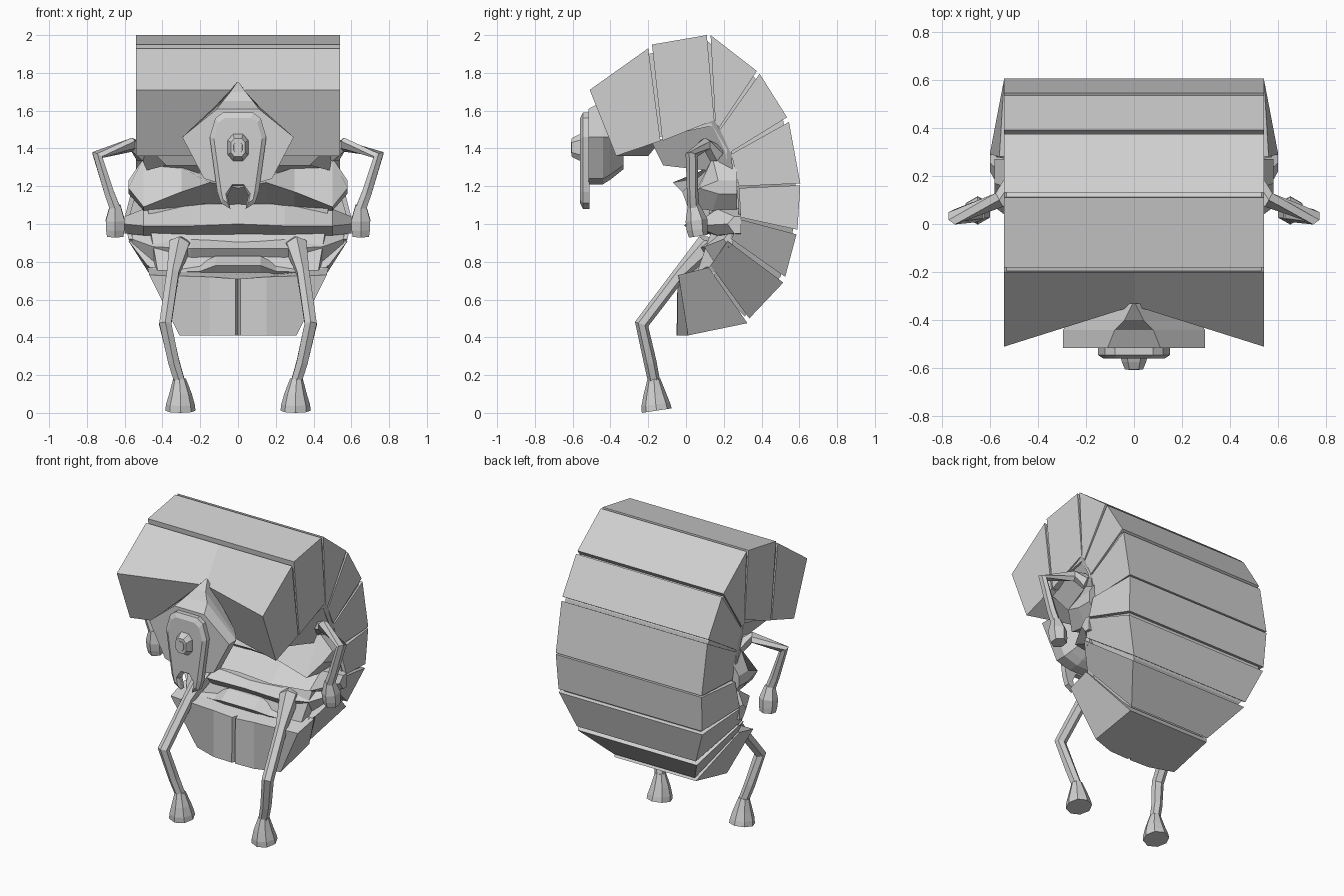
import bpy, bmesh, math
from mathutils import Vector

old = bpy.data.objects.get("Cube")
if old:
    bpy.data.objects.remove(old, do_unlink=True)

grey = bpy.data.materials.new("light grey")
grey.use_nodes = True
grey.diffuse_color = (0.63, 0.63, 0.63, 1)
grey.node_tree.nodes["Principled BSDF"].inputs["Base Color"].default_value = (0.63, 0.63, 0.63, 1)


def finish(name, bm):
    bmesh.ops.recalc_face_normals(bm, faces=bm.faces)
    mesh = bpy.data.meshes.new(name)
    bm.to_mesh(mesh)
    bm.free()
    mesh.materials.append(grey)
    ob = bpy.data.objects.new(name, mesh)
    bpy.context.collection.objects.link(ob)
    return ob


def loft(name, rings):
    """Skin a list of equal-sized point rings and cap both ends."""
    bm = bmesh.new()
    rows = [[bm.verts.new(p) for p in ring] for ring in rings]
    n = len(rows[0])
    for a, b in zip(rows, rows[1:]):
        for i in range(n):
            j = (i + 1) % n
            bm.faces.new((a[i], a[j], b[j], b[i]))
    bm.faces.new(rows[0])
    bm.faces.new(rows[-1])
    return finish(name, bm)


def slab(name, pts):
    """Profile points (half width, y, z) spanned from right to left."""
    return loft(name, [[(s * w, y, z) for w, y, z in pts] for s in (-1, 1)])


def limb(name, path, side, sides=6):
    """Tube through (x, y, z, radius) points."""
    pts = [Vector((side * p[0], p[1], p[2])) for p in path]
    rings = []
    for i, p in enumerate(pts):
        d = (pts[min(i + 1, len(pts) - 1)] - pts[max(i - 1, 0)]).normalized()
        u = d.cross(Vector((1, 0, 0) if abs(d.x) < 0.8 else (0, 1, 0))).normalized()
        if i and u.dot(prev) < 0:
            u = -u
        prev, v = u, d.cross(u)
        rings.append([p + path[i][3] * (u * math.cos(a) + v * math.sin(a))
                      for a in (math.tau * k / sides for k in range(sides))])
    return loft(name, rings)


def band(name, sections, back):
    """Belly rib: (x, front y, front z, top z, bottom z), mirrored across x."""
    full = [(-s[0],) + s[1:] for s in reversed(sections) if s[0]] + sections
    loft(name, [[(x, back, zt), (x, (y + back) / 2, zt), (x, y, zf),
                 (x, (y + back) / 2, zb), (x, back, zb)] for x, y, zf, zt, zb in full])


def relief(name, layers):
    """Mirrored outlines stacked along y: (y, right-hand outline from top to bottom)."""
    loft(name, [[(x, y, z) for x, z in half] + [(-x, y, z) for x, z in reversed(half)]
                for y, half in layers])


def scaled(half, k, cz):
    return [(x * k, cz + (z - cz) * k) for x, z in half]


# Curled shell of back plates: half width, y, z
W = 0.54
slab("back_plate_2", [(W, -.18, 1.95), (W, .11, 2), (W, .15, 1.55), (W, -.125, 1.44)])
slab("back_plate_3", [(W, .13, 2), (W, .375, 1.81), (W, .175, 1.51), (W, .155, 1.54)])
slab("back_plate_4", [(W, .39, 1.795), (W, .535, 1.565), (W, .235, 1.38), (W, .18, 1.5)])
slab("back_plate_5", [(W, .545, 1.54), (W, .605, 1.215), (W, .28, 1.2), (W, .24, 1.37)])
slab("back_plate_6", [(W, .605, 1.205), (.53, .59, .97), (.6, .29, 1.035), (.56, .28, 1.19)])
slab("back_plate_7", [(.53, .585, .945), (.44, .525, .72), (.58, .24, .92), (.6, .285, 1.025)])
slab("back_plate_8", [(.44, .515, .69), (.3, .335, .5), (.48, .13, .78), (.58, .22, .91)])

# Inner layer that closes the gaps between the plates
C = 0.53
slab("shell_lining_upper", [(C, -.2, 1.9), (C, .11, 1.97), (C, .36, 1.78), (C, .515, 1.545),
                            (C, .58, 1.21), (C, .25, 1.22), (C, .2, 1.4), (C, .14, 1.52),
                            (C, -.14, 1.46)])
slab("shell_lining_lower", [(C, .58, 1.22), (.51, .565, .96), (.42, .5, .72), (.28, .31, .51),
                            (.45, .1, .74), (.56, .23, .92), (.58, .28, 1.03), (C, .27, 1.2)])

# Front hood with a notched front face
hood = [(-.51, 1.71), (-.2, 1.93), (-.135, 1.44), (-.37, 1.36)]
loft("front_hood", [[(x, y + (d if i in (0, 3) else 0), z) for i, (y, z) in enumerate(hood)]
                    for x, d in ((-W, 0), (0, .17), (W, 0))])

# Tail plate: wide rim, bowed front with a shallow centre groove
rim = [(.47, -.04, .73), (.15, -.045, .72), (.012, -.045, .71), (0, 0, .71)]
base = [(.31, .01, .41), (.15, -.045, .41), (.012, -.05, .41), (0, -.03, .41)]
loft("tail_plate", [
    [(-x, y, z) for x, y, z in row] + row[-2::-1] + [(w, y2, z2), (-w, y2, z2)]
    for row, w, y2, z2 in ((rim, .48, .12, .77), (base, .3, .325, .475))])

# Inner body behind the ribs
slab("chest_core", [(.5, -.18, 1.43), (.38, -.12, 1.31), (.4, .1, 1.31), (.5, .14, 1.28),
                    (W, .25, 1.23), (W, .24, 1.4), (W, .15, 1.55)])
slab("belly_core", [(.48, .16, 1.3), (.5, .3, 1.25), (.55, .32, 1), (.45, .22, .75),
                    (.42, .05, .72), (.46, .13, .95), (.48, .12, 1.1)])

# Belly ribs
band("chest_rib", [(0, -.02, 1.19, 1.24, 1.1), (.15, -.07, 1.22, 1.25, 1.11),
                   (.3, -.02, 1.17, 1.3, 1.09), (.5, .01, 1.09, 1.35, 1.07),
                   (.58, .07, 1.19, 1.23, 1.16)], .27)
band("upper_belly_rib", [(0, 0, 1.0, 1.13, .94), (.25, -.01, .99, 1.12, .94),
                         (.5, .04, .99, 1.08, .94), (.6, .22, 1.0, 1.04, .95)], .29)
band("lower_belly_rib", [(0, .06, .87, .93, .74), (.25, .05, .87, .94, .74),
                         (.45, .1, .88, .95, .76), (.56, .2, .92, .95, .88)], .25)
band("hip_rib", [(0, -.01, .78, .83, .7), (.12, -.01, .78, .83, .7),
                 (.2, .03, .75, .79, .7), (.45, .06, .74, .77, .72)], .15)

# Head: pentagon shield tapering back to the hood
shield = [(.11, 1.61), (.295, 1.46), (.18, 1.24), (.08, 1.21)]
relief("head", [(-.515, shield), (-.44, [(.08, 1.65)] + shield[1:]),
                (-.4, [(.04, 1.7)] + scaled(shield, .9, 1.46)[1:]),
                (-.33, [(.005, 1.75)] + scaled(shield, .7, 1.48)[1:])])

# Face mask with two jaw prongs and a notch
mask = [(.08, 1.59), (.12, 1.56), (.15, 1.46), (.128, 1.3), (.11, 1.17), (.09, 1.11),
        (.04, 1.08), (.055, 1.15), (.03, 1.2)]
jaw = [(.09, 1.18), (.08, 1.13), (.055, 1.11), (.065, 1.16), (.03, 1.21)]
relief("face_mask", [(-.51, mask), (-.545, mask), (-.56, scaled(mask, .85, 1.4)[:4] + jaw)])

# Stepped hexagonal snout
snout = [(.025, 1.47), (.05, 1.44), (.05, 1.37), (.025, 1.34)]
relief("snout", [(-.54, scaled(snout, 1.2, 1.405)), (-.575, snout),
                 (-.605, scaled(snout, .75, 1.405))])
relief("snout_tip", [(-.59, scaled(snout, .5, 1.405)), (-.608, scaled(snout, .45, 1.405))])

# Limbs on both sides
for side, label in ((1, "left"), (-1, "right")):
    limb(label + "_leg", [(.28, .2, .87, .06), (.31, .1, .88, .062), (.345, -.03, .74, .037),
                          (.385, -.235, .47, .037), (.34, -.19, .27, .034),
                          (.31, -.17, .17, .032)], side)
    limb(label + "_foot", [(.31, -.17, .18, .034), (.305, -.165, .1, .06),
                           (.305, -.16, .045, .076), (.305, -.155, .012, .08)], side, 8)
    limb(label + "_arm", [(.5, .16, 1.37, .05), (.56, .1, 1.42, .037), (.745, .03, 1.365, .033),
                          (.68, .035, 1.16, .03), (.65, .04, 1.08, .032)], side)
    limb(label + "_hand", [(.65, .04, 1.1, .032), (.65, .055, 1.02, .058),
                           (.65, .06, .97, .056), (.65, .065, .935, .05)], side)
